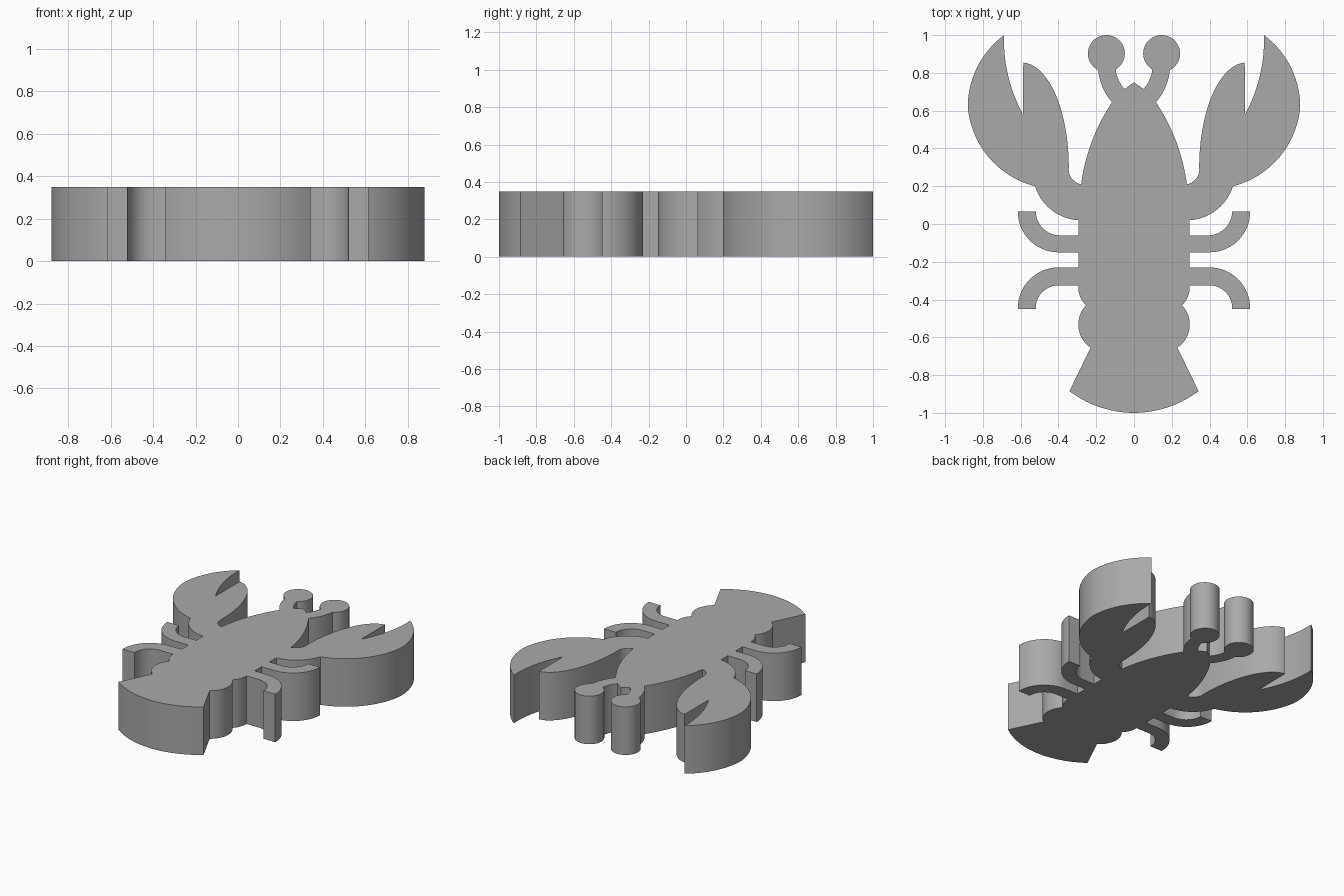
import bpy, bmesh, math
from mathutils import Vector

if "Cube" in bpy.data.objects:
    bpy.data.objects.remove(bpy.data.objects["Cube"])

HEIGHT = 0.35
outline = []  # right half, from the head tip round to the middle of the tail


def line(*points):
    outline.extend(Vector(p) for p in points)


def arc(mid, end, steps=12):
    """Circular arc from the last point through mid to end."""
    a, b, c = outline[-1], Vector(mid), Vector(end)
    d = 2 * (a.x * (b.y - c.y) + b.x * (c.y - a.y) + c.x * (a.y - b.y))
    aa, bb, cc = a.length_squared, b.length_squared, c.length_squared
    o = Vector(((aa * (b.y - c.y) + bb * (c.y - a.y) + cc * (a.y - b.y)) / d,
                (aa * (c.x - b.x) + bb * (a.x - c.x) + cc * (b.x - a.x)) / d))
    start, via, stop = (math.atan2(p.y - o.y, p.x - o.x) for p in (a, b, c))
    turn = (stop - start) % math.tau
    if (via - start) % math.tau > turn:
        turn -= math.tau
    r = (a - o).length
    for i in range(1, steps + 1):
        t = start + turn * i / steps
        outline.append(o + r * Vector((math.cos(t), math.sin(t))))


# Head tip, eye stalk and round eye
line((0, 0.75), (0.05, 0.715))
arc((0.082, 0.763), (0.097, 0.818), 8)
arc((0.146, 1.0), (0.19, 0.815), 40)
arc((0.167, 0.725), (0.116, 0.645), 8)
# Side of the shell
arc((0.222, 0.44), (0.28, 0.21), 16)
# Inner claw finger
arc((0.325, 0.235), (0.345, 0.30), 10)
for i in range(1, 19):
    t = math.radians(88) * i / 18
    line((0.595 - 0.25 * math.cos(t), 0.30 + 0.555 * math.sin(t)))
# Claw notch and outer finger
line((0.587, 0.58))
arc((0.66, 0.76), (0.688, 1.0), 14)
arc((0.829, 0.833), (0.88, 0.62), 18)
arc((0.775, 0.36), (0.524, 0.20), 20)
# Arm
arc((0.45, 0.085), (0.295, 0.02), 12)
# Front leg
line((0.295, -0.06), (0.40, -0.06))
arc((0.485, -0.02), (0.52, 0.065))
line((0.615, 0.065))
arc((0.552, -0.087), (0.40, -0.15), 16)
line((0.295, -0.15))
# Back leg
line((0.295, -0.23), (0.40, -0.23))
arc((0.552, -0.293), (0.615, -0.45), 16)
line((0.52, -0.45))
arc((0.485, -0.36), (0.40, -0.325))
line((0.295, -0.325))
# Tail segments and fan
arc((0.285, -0.385), (0.254, -0.43), 8)
arc((0.295, -0.53), (0.23, -0.655), 16)
line((0.342, -0.885))
arc((0.18, -0.97), (0, -1.0), 14)

# Mirror the half outline and extrude it into one solid
full = outline + [Vector((-p.x, p.y)) for p in outline[-2:0:-1]]
bm = bmesh.new()
base = bm.faces.new([bm.verts.new((p.x, p.y, 0)) for p in full])
top = bmesh.ops.extrude_face_region(bm, geom=[base], use_keep_orig=True)["geom"]
for v in top:
    if isinstance(v, bmesh.types.BMVert):
        v.co.z = HEIGHT
bmesh.ops.recalc_face_normals(bm, faces=bm.faces)
mesh = bpy.data.meshes.new("lobster")
bm.to_mesh(mesh)
bm.free()

grey = bpy.data.materials.new("grey")
grey.diffuse_color = (0.4, 0.4, 0.4, 1)
grey.use_nodes = True
grey.node_tree.nodes["Principled BSDF"].inputs["Base Color"].default_value = grey.diffuse_color
mesh.materials.append(grey)
lobster = bpy.data.objects.new("lobster", mesh)
bpy.context.collection.objects.link(lobster)
bpy.context.view_layer.objects.active = lobster
lobster.select_set(True)
bpy.ops.object.shade_smooth_by_angle(angle=math.radians(30))
